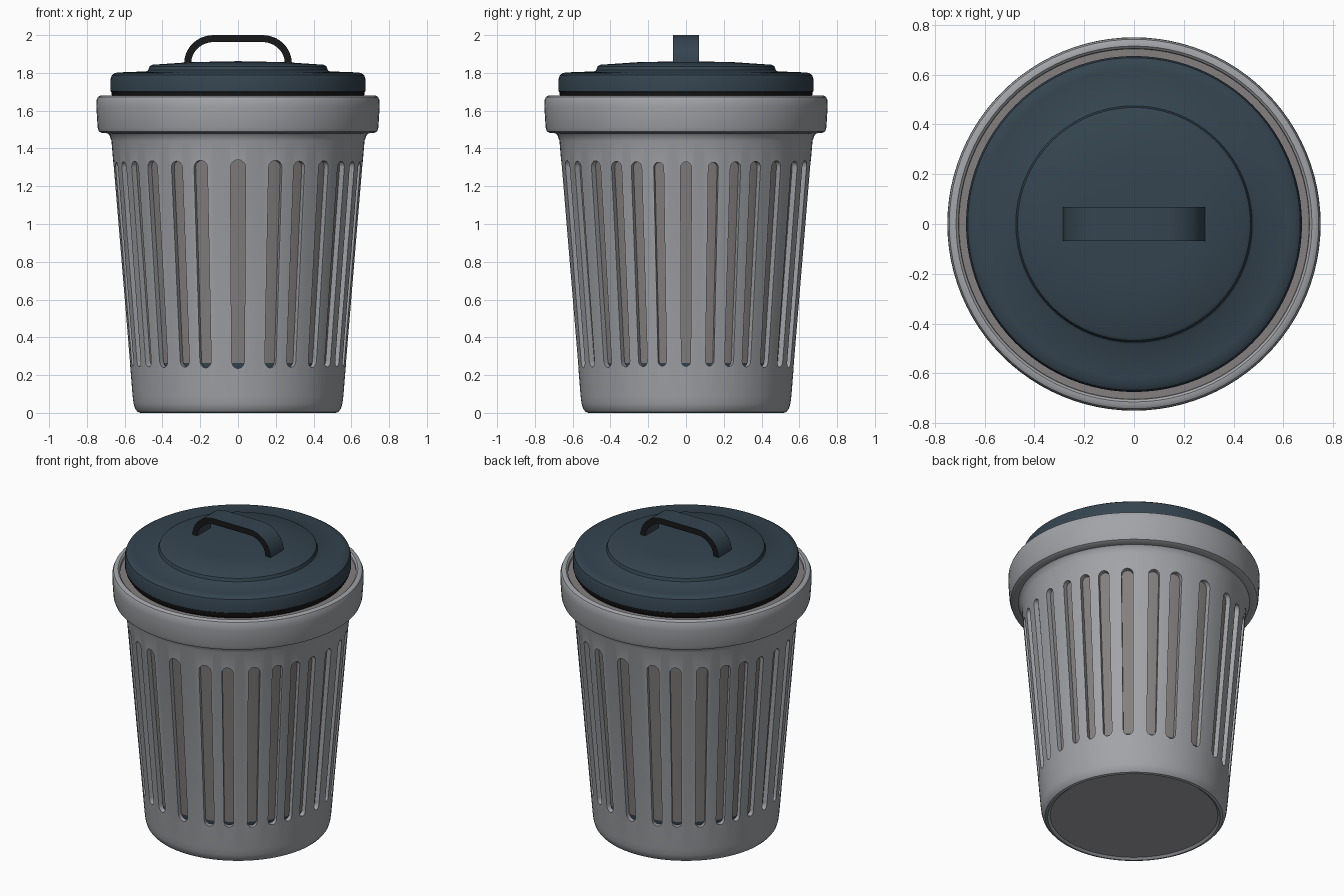
import bpy, bmesh, math

if "Cube" in bpy.data.objects:
    bpy.data.objects.remove(bpy.data.objects["Cube"])


def material(name, rgb):
    m = bpy.data.materials.new(name)
    m.diffuse_color = (*rgb, 1)
    m.use_nodes = True
    m.node_tree.nodes["Principled BSDF"].inputs["Base Color"].default_value = m.diffuse_color
    return m


GREY = material("body grey", (0.36, 0.37, 0.39))
WARM = material("liner warm grey", (0.23, 0.215, 0.21))
BLUE = material("lid slate blue", (0.035, 0.058, 0.079))
BLACK = material("edge black", (0.009, 0.009, 0.01))


def finish(bm, name, mats, angle=35):
    bmesh.ops.recalc_face_normals(bm, faces=bm.faces)
    me = bpy.data.meshes.new(name)
    bm.to_mesh(me)
    bm.free()
    ob = bpy.data.objects.new(name, me)
    bpy.context.collection.objects.link(ob)
    for m in mats:
        me.materials.append(m)
    smooth(ob, angle)
    return ob


def smooth(ob, angle=35):
    bpy.ops.object.select_all(action='DESELECT')
    ob.select_set(True)
    bpy.context.view_layer.objects.active = ob
    bpy.ops.object.shade_smooth_by_angle(angle=math.radians(angle))


def lathe(profile, n=96):
    """Revolve (radius, z) points; a radius of 0 becomes a pole."""
    bm = bmesh.new()
    rings = []
    for r, z in profile:
        if r == 0:
            rings.append([bm.verts.new((0, 0, z))] * n)
        else:
            rings.append([bm.verts.new((r * math.cos(2 * math.pi * i / n),
                                        r * math.sin(2 * math.pi * i / n), z))
                          for i in range(n)])
    for a, b in zip(rings, rings[1:]):
        for i in range(n):
            j = (i + 1) % n
            bm.faces.new(list(dict.fromkeys((a[i], a[j], b[j], b[i]))))
    return bm


def wall(z):
    """Outer radius of the tapered wall."""
    return 0.557 + (z - 0.08) * 0.083


# Body shell with rolled foot and thick rim
body = finish(lathe([
    (0, 0.012), (0.50, 0.012), (0.515, 0.0), (0.53, 0.004), (0.545, 0.022),
    (0.553, 0.05), (wall(0.09), 0.09), (wall(1.44), 1.44), (0.68, 1.47),
    (0.69, 1.48), (0.72, 1.482), (0.736, 1.49), (0.743, 1.51), (0.75, 1.62),
    (0.749, 1.655), (0.742, 1.672), (0.73, 1.679), (0.715, 1.679),
    (0.705, 1.67), (0.70, 1.62), (0.66, 1.60), (wall(1.44) - 0.06, 1.44),
    (wall(0.09) - 0.06, 0.09), (0, 0.09)]), "can_body", [GREY])

# Slot cutters: one quadrant of (angle, half width), mirrored all around
QUAD = [(0, .040), (17.5, .037), (29.5, .033), (43.5, .035), (56, .032),
        (66.5, .030), (77.3, .027), (90, .029)]
slots = {}
for a, w in QUAD:
    for b in (a, -a, 180 - a, 180 + a):
        slots[round(b % 360, 1)] = w

bm = bmesh.new()
for ang, w in slots.items():
    t = math.radians(ang - 90)
    outline = []
    for k in range(9):
        c = math.pi * k / 8
        outline.append((w * math.cos(c), 1.30 + w * math.sin(c)))
    for k in range(9):
        c = math.pi + math.pi * k / 8
        outline.append((0.85 * w * math.cos(c), 0.275 + w * math.sin(c)))
    loops = []
    for off in (-0.1, 0.06):
        loops.append([bm.verts.new((
            (wall(z) + off) * math.cos(t) - u * math.sin(t),
            (wall(z) + off) * math.sin(t) + u * math.cos(t), z))
            for u, z in outline])
    lo, hi = loops
    bm.faces.new(lo[::-1])
    bm.faces.new(hi)
    for i in range(len(lo)):
        j = (i + 1) % len(lo)
        bm.faces.new((lo[i], lo[j], hi[j], hi[i]))
cutter = finish(bm, "slot_cutter", [GREY])
cutter.hide_render = True

mod = body.modifiers.new("slots", 'BOOLEAN')
mod.operation = 'DIFFERENCE'
mod.solver = 'EXACT'
mod.object = cutter
bpy.context.view_layer.objects.active = body
bpy.ops.object.modifier_apply(modifier=mod.name)
bpy.data.objects.remove(cutter)
smooth(body)

# Inner liner seen through the slots; its lowest part is slate blue
bm = lathe([(0, 0.05), (wall(0.1) - 0.03, 0.1), (wall(0.265) - 0.03, 0.265),
            (wall(1.44) - 0.03, 1.44), (0.66, 1.56), (0.712, 1.655),
            (0.64, 1.655), (0.62, 1.60), (0, 1.60)])
for f in bm.faces:
    f.material_index = 1 if f.calc_center_median().z < 0.26 else 0
finish(bm, "inner_liner", [WARM, BLUE])

# Lid with stepped shallow dome and black lower lip
bm = lathe([(0, 1.66), (0.655, 1.66), (0.668, 1.68), (0.670, 1.698),
            (0.675, 1.702), (0.675, 1.765), (0.668, 1.788), (0.65, 1.80),
            (0.62, 1.803), (0.485, 1.808), (0.475, 1.815), (0.468, 1.835),
            (0.455, 1.843), (0.25, 1.857), (0, 1.862)])
for f in bm.faces:
    f.material_index = 1 if f.calc_center_median().z < 1.7 else 0
finish(bm, "lid", [BLUE, BLACK])

# Arched strap handle with black edges
bm = bmesh.new()
ARC = 12
rows = []
for side in (1, -1):
    for k in range(ARC + 1):
        a = math.pi / 2 * (k if side == 1 else ARC - k) / ARC
        c, s = math.cos(a), math.sin(a)
        rows.append([bm.verts.new((side * (0.13 + rx * c), y, 1.85 + rz * s))
                     for rx, rz, y in ((.155, .15, -.068), (.155, .15, .068),
                                       (.118, .113, .068), (.118, .113, -.068))])
for p, q in zip(rows, rows[1:]):
    for i in range(4):
        j = (i + 1) % 4
        f = bm.faces.new((p[i], p[j], q[j], q[i]))
        f.material_index = i % 2
bm.faces.new(rows[0])
bm.faces.new(rows[-1][::-1])
finish(bm, "lid_handle", [BLUE, BLACK])
